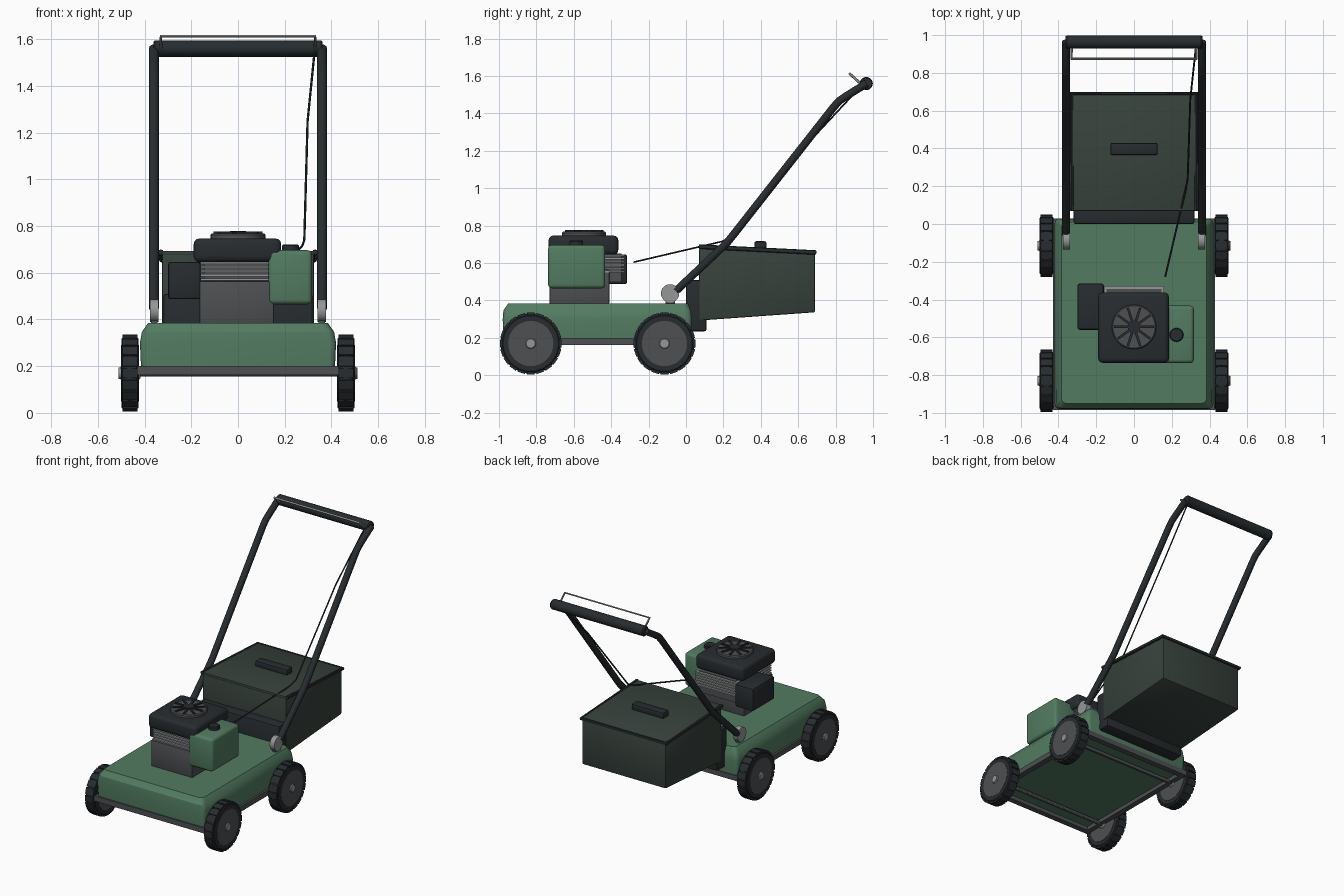
import bpy, bmesh, math
from mathutils import Vector, Matrix

if "Cube" in bpy.data.objects:
    bpy.data.objects.remove(bpy.data.objects["Cube"])


def mat(name, c):
    m = bpy.data.materials.new(name)
    m.diffuse_color = (*c, 1)
    m.use_nodes = True
    m.node_tree.nodes["Principled BSDF"].inputs["Base Color"].default_value = m.diffuse_color
    return m


GREEN = mat("green_paint", (0.085, 0.2, 0.12))
BLACK = mat("black_plastic", (0.02, 0.025, 0.028))
GREY = mat("dark_metal", (0.075, 0.08, 0.085))
STEEL = mat("steel", (0.3, 0.31, 0.31))
FABRIC = mat("bag_fabric", (0.038, 0.054, 0.045))


def finish(bm, name, m, smooth=True):
    bmesh.ops.recalc_face_normals(bm, faces=bm.faces)
    me = bpy.data.meshes.new(name)
    bm.to_mesh(me)
    bm.free()
    me.materials.append(m)
    o = bpy.data.objects.new(name, me)
    bpy.context.collection.objects.link(o)
    if smooth:
        bpy.ops.object.select_all(action='DESELECT')
        o.select_set(True)
        bpy.context.view_layer.objects.active = o
        bpy.ops.object.shade_smooth_by_angle(angle=math.radians(30))
    return o


def add_box(bm, x, y, z, rot=None):
    M = Matrix.Translation(((x[0] + x[1]) / 2, (y[0] + y[1]) / 2, (z[0] + z[1]) / 2))
    if rot:
        M = M @ rot
    S = Matrix.Diagonal((x[1] - x[0], y[1] - y[0], z[1] - z[0], 1))
    return bmesh.ops.create_cube(bm, size=1, matrix=M @ S)["verts"]


def box(name, x, y, z, m, bev=0.0, seg=2):
    bm = bmesh.new()
    add_box(bm, x, y, z)
    if bev:
        bmesh.ops.bevel(bm, geom=bm.edges[:], offset=bev, segments=seg, profile=0.5, affect='EDGES')
    return finish(bm, name, m)


def lathe(name, prof, centre, axis, m, n=24):
    """Closed (radius, height) profile, capped at both ends, turned about x or z."""
    bm = bmesh.new()
    rings = []
    for r, h in prof:
        ring = []
        for i in range(n):
            a = 2 * math.pi * i / n
            u, v = r * math.cos(a), r * math.sin(a)
            p = Vector((h, u, v)) if axis == 'x' else Vector((u, v, h))
            ring.append(bm.verts.new(p + Vector(centre)))
        rings.append(ring)
    for a, b in zip(rings, rings[1:]):
        for i in range(n):
            bm.faces.new((a[i], a[(i + 1) % n], b[(i + 1) % n], b[i]))
    bm.faces.new(rings[0])
    bm.faces.new(rings[-1])
    return finish(bm, name, m)


def tube(name, pts, r, m, res=3):
    cu = bpy.data.curves.new(name, 'CURVE')
    cu.dimensions = '3D'
    cu.bevel_depth, cu.bevel_resolution, cu.use_fill_caps = r, res, True
    sp = cu.splines.new('POLY')
    sp.points.add(len(pts) - 1)
    for p, c in zip(sp.points, pts):
        p.co = (*c, 1)
    cu.materials.append(m)
    o = bpy.data.objects.new(name, cu)
    bpy.context.collection.objects.link(o)
    bpy.ops.object.select_all(action='DESELECT')
    o.select_set(True)
    bpy.context.view_layer.objects.active = o
    bpy.ops.object.convert(target='MESH')
    bpy.ops.object.shade_smooth_by_angle(angle=math.radians(40))


# Deck: stacked outlines, narrowing at the top, with softened edges
bm = bmesh.new()
loops = []
for x, y0, y1, z in [(.415, -.975, .025, .19), (.42, -.98, .03, .30), (.41, -.975, .025, .35), (.385, -.95, .01, .385)]:
    loops.append([bm.verts.new((sx, sy, z)) for sx, sy in [(-x, y0), (x, y0), (x, y1), (-x, y1)]])
for a, b in zip(loops, loops[1:]):
    for i in range(4):
        bm.faces.new((a[i], a[(i + 1) % 4], b[(i + 1) % 4], b[i]))
bm.faces.new(loops[0])
bm.faces.new(loops[-1])
corners = [e for e in bm.edges if abs(e.verts[0].co.z - e.verts[1].co.z) > .01]
bmesh.ops.bevel(bm, geom=corners, offset=.025, segments=3, profile=.5, affect='EDGES')
finish(bm, "deck", GREEN)

# Skirt rim around the deck bottom
bm = bmesh.new()
for s in (-1, 1):
    add_box(bm, sorted((s * .39, s * .43)), (-.985, .03), (.163, .2))
    yy = (-.985, -.945) if s < 0 else (-.01, .03)
    add_box(bm, (-.39, .39), yy, (.163, .2))
finish(bm, "deck_rim", GREY)

# Wheels, with tread blocks
R = .165
for yn, y in (("front", -.83), ("rear", -.115)):
    lathe(yn + "_axle", [(.014, -.45), (.014, .45)], (0, y, .17), 'x', GREY, 12)
    for xn, s in (("left", -1), ("right", 1)):
        n, c = f"{yn}_{xn}", (s * .463, y, .17)
        lathe(n + "_tire", [(.118, -.036), (.148, -.036), (.159, -.026), (.161, 0), (.159, .026), (.148, .036), (.118, .036)],
              c, 'x', BLACK, 40)
        bm = bmesh.new()
        for i in range(20):
            T = Matrix.Translation(c) @ Matrix.Rotation(2 * math.pi * i / 20, 4, 'X') @ Matrix.Translation((0, 0, .158))
            bmesh.ops.create_cube(bm, size=1, matrix=T @ Matrix.Diagonal((.064, .042, .014, 1)))
        finish(bm, n + "_tread", BLACK, False)
        lathe(n + "_rim", [(.121, -.038), (.121, .038)], c, 'x', GREY, 32)
        lathe(n + "_hub", [(.028, -.04), (.028, .04), (.022, .046)], (s * .463, y, .17) if s > 0 else c, 'x', STEEL, 16)
        lathe(n + "_hub_cap", sorted([(.024, s * .03), (.024, s * .048)], key=lambda p: p[1]), c, 'x', STEEL, 16)

# Engine
box("engine_block", (-.165, .155), (-.73, -.41), (.38, .565), GREY, .008)
box("cylinder_core", (-.145, .145), (-.7, -.345), (.5, .65), GREY)
for i in range(6):
    z = .55 + i * .0175
    box(f"cooling_fin_{i}", (-.16, .16), (-.72, -.328), (z, z + .009), STEEL)
box("air_filter", (-.3, -.16), (-.56, -.315), (.487, .647), BLACK, .012)
box("engine_shroud", (-.19, .185), (-.735, -.362), (.645, .747), BLACK, .025, 3)
lathe("starter_disc", [(.118, .74), (.118, .762), (.112, .768)], (0, -.545, 0), 'z', GREY, 32)
bm = bmesh.new()
for i in range(10):
    T = Matrix.Translation((0, -.545, .77)) @ Matrix.Rotation(math.pi * i / 5, 4, 'Z') @ Matrix.Translation((.066, 0, 0))
    bmesh.ops.create_cube(bm, size=1, matrix=T @ Matrix.Diagonal((.08, .013, .012, 1)))
finish(bm, "starter_spokes", BLACK, False)
lathe("starter_centre", [(.034, .76), (.034, .778)], (0, -.545, 0), 'z', BLACK, 20)
box("fuel_tank", (.13, .317), (-.737, -.432), (.465, .697), GREEN, .02, 3)
lathe("fuel_cap", [(.037, .69), (.037, .716), (.032, .721)], (.225, -.587, 0), 'z', BLACK, 20)

# Rear chute and grass bag
box("rear_chute", (-.32, .32), (0, .11), (.235, .51), BLACK, .012)


def wedge(name, x, y0, y1, z, m, bev):
    """Side profile extruded across x; z = bottom and top at y0, then at y1."""
    bm = bmesh.new()
    vs = add_box(bm, (-x, x), (y0, y1), (0, 1))
    for v in vs:
        k = 0 if v.co.y < (y0 + y1) / 2 else 2
        v.co.z = z[k + (v.co.z > .5)]
    bmesh.ops.bevel(bm, geom=bm.edges[:], offset=bev, segments=2, profile=.5, affect='EDGES')
    finish(bm, name, m)


wedge("grass_bag", .325, .07, .69, (.293, .68, .337, .65), FABRIC, .008)
wedge("bag_lid", .325, .07, .685, (.675, .694, .645, .665), FABRIC, .004)
tube("bag_frame", [(-.33, .07, .688), (-.33, .69, .657), (.33, .69, .657), (.33, .07, .688)], .012, BLACK, 2)
box("bag_handle", (-.125, .125), (.365, .43), (.67, .717), BLACK, .01)

# Handle, brackets, grip
side = [(-.055, .45), (.2, .69), (.225, .716), (.25, .747), (.79, 1.435), (.82, 1.468), (.86, 1.495), (.965, 1.56)]
for n, s in (("left", -1), ("right", 1)):
    tube(n + "_handle_tube", [(s * .36, y, z) for y, z in side], .022, BLACK)
    lathe(n + "_handle_bracket", [(.049, -.018), (.049, .018)], (s * .358, -.085, .438), 'x', STEEL, 24)
    box(n + "_handle_mount", sorted((s * .345, s * .372)), (-.11, -.06), (.37, .44), GREY)
lathe("handle_grip", [(.03, -.362), (.035, -.355), (.035, .355), (.03, .362)], (0, .964, 1.56), 'x', BLACK, 20)

# Safety lever and control cable
tube("safety_lever", [(-.33, .955, 1.54), (-.33, .875, 1.613), (.33, .875, 1.613), (.33, .955, 1.54)], .007, STEEL, 2)
tube("control_cable", [(.165, -.28, .605), (.275, .19, .715), (.284, .24, .74), (.298, .66, 1.25), (.328, .94, 1.55)],
     .005, BLACK, 1)
